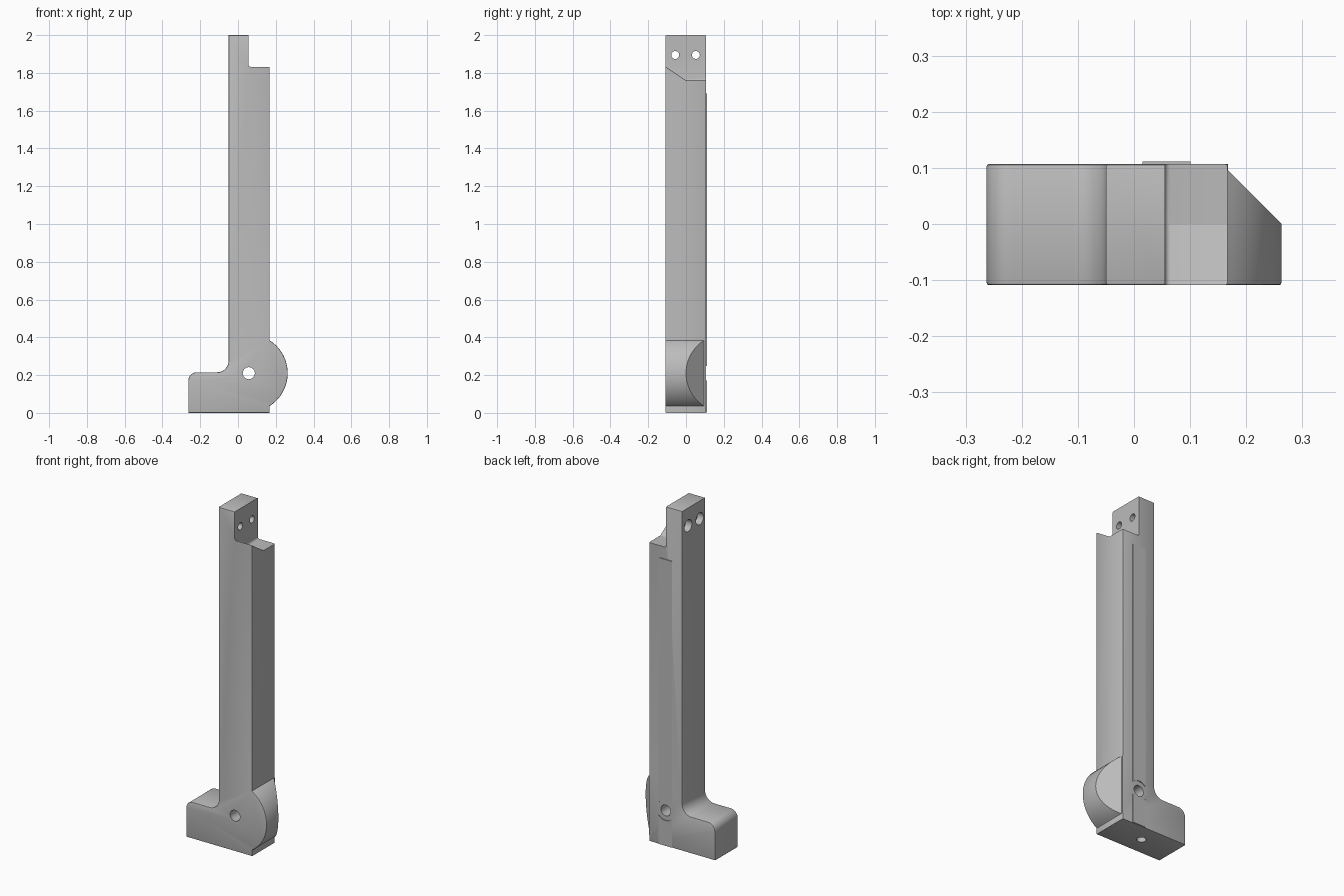
import bpy, bmesh, math
from mathutils import Vector, Matrix

cube = bpy.data.objects.get("Cube")
if cube:
    bpy.data.objects.remove(cube, do_unlink=True)

grey = bpy.data.materials.new("plain grey")
grey.use_nodes = True
GREY = (0.5, 0.5, 0.5, 1)
grey.diffuse_color = GREY
grey.node_tree.nodes["Principled BSDF"].inputs["Base Color"].default_value = GREY

FRONT, BACK = -0.109, 0.107
PIVOT_X, PIVOT_Z, KNUCKLE_R = 0.057, 0.21, 0.206
SIDE_X, TAB_X, COLUMN_X, FOOT_X = 0.167, 0.055, -0.05, -0.263


def arc(cx, cz, r, start, end, steps):
    """Points along an arc, angles in radians."""
    return [(cx + r * math.cos(start + (end - start) * i / steps),
             cz + r * math.sin(start + (end - start) * i / steps))
            for i in range(steps + 1)]


def make_object(name, bm):
    bmesh.ops.recalc_face_normals(bm, faces=bm.faces)
    mesh = bpy.data.meshes.new(name)
    bm.to_mesh(mesh)
    bm.free()
    mesh.materials.append(grey)
    obj = bpy.data.objects.new(name, mesh)
    bpy.context.collection.objects.link(obj)
    return obj


def prism(points, axis, low, high):
    """Extrude a 2D outline along x, y or z."""
    def place(a, b, c):
        return {"x": (c, a, b), "y": (a, c, b), "z": (a, b, c)}[axis]
    bm = bmesh.new()
    face = bm.faces.new([bm.verts.new(place(a, b, low)) for a, b in points])
    result = bmesh.ops.extrude_face_region(bm, geom=[face])
    verts = [g for g in result["geom"] if isinstance(g, bmesh.types.BMVert)]
    bmesh.ops.translate(bm, verts=verts, vec=Vector(place(0, 0, high - low)))
    bmesh.ops.recalc_face_normals(bm, faces=bm.faces)
    return bm


def drill(name, axis, centre, radius, low, high):
    """Round cutter along an axis."""
    outline = arc(*centre, radius, 0, math.tau, 32)[:-1]
    return make_object(name, prism(outline, axis, low, high))


def cut(target, cutter):
    """Subtract the cutter and remove it."""
    cutter.hide_render = True
    mod = target.modifiers.new("cut", "BOOLEAN")
    mod.operation, mod.solver, mod.object = "DIFFERENCE", "EXACT", cutter
    bpy.context.view_layer.objects.active = target
    bpy.ops.object.modifier_apply(modifier=mod.name)
    bpy.data.objects.remove(cutter, do_unlink=True)


def smooth(obj):
    bpy.ops.object.select_all(action="DESELECT")
    obj.select_set(True)
    bpy.context.view_layer.objects.active = obj
    bpy.ops.object.shade_smooth_by_angle(angle=math.radians(30))


# Body outline: foot, round knuckle, column and tab
half = math.acos((SIDE_X - PIVOT_X) / KNUCKLE_R)
outline = [(FOOT_X, 0), (SIDE_X, 0)]
outline += arc(PIVOT_X, PIVOT_Z, KNUCKLE_R, -half, half, 32)
outline += [(SIDE_X, 2), (COLUMN_X, 2)]
outline += arc(COLUMN_X - 0.06, 0.275, 0.06, 0, -math.pi / 2, 8)
outline += arc(FOOT_X + 0.045, 0.17, 0.045, math.pi / 2, math.pi, 8)
bm = prism(outline, "y", FRONT, BACK)

# Soften the front and back rims
rims = [e for e in bm.edges if abs(e.verts[0].co.y - e.verts[1].co.y) < 1e-5]
bmesh.ops.bevel(bm, geom=rims, offset=0.005, segments=2, profile=0.5, affect="EDGES")
body = make_object("arm_body", bm)

# Step beside the tab, sloping down to a flat rear half
bm = prism([(-0.2, 1.893), (0, 1.76), (0.2, 1.76), (0.2, 2.2), (-0.2, 2.2)],
           "x", TAB_X, 0.4)
corner = [e for e in bm.edges
          if all(abs(v.co.x - TAB_X) < 1e-5 and v.co.z < 1.9 for v in e.verts)]
bmesh.ops.bevel(bm, geom=corner, offset=0.01, segments=4, profile=0.5, affect="EDGES")
cut(body, make_object("step_cutter", bm))

# Slanted flat on the rear of the knuckle
flat = [(SIDE_X + 0.0005, 0.0955), (0.4, -0.137), (0.4, 0.3), (SIDE_X + 0.0005, 0.3)]
cut(body, make_object("knuckle_cutter", prism(flat, "z", 0.02, 0.45)))

# Pivot hole, blind hole underneath and counterbored tab holes
cut(body, drill("pivot_cutter", "y", (PIVOT_X, PIVOT_Z), 0.032, -0.3, 0.3))
cut(body, drill("base_cutter", "z", (-0.05, 0), 0.025, -0.1, 0.12))
for y in (-0.057, 0.052):
    cut(body, drill("screw_cutter", "x", (y, 1.895), 0.021, -0.2, 0.2))
    cut(body, drill("counterbore_cutter", "x", (y, 1.895), 0.035, -0.2, -0.01))
smooth(body)

# Thin raised strip on the back, cleared around the pivot
strip = make_object("back_strip", prism(
    [(0.015, 0.003), (0.101, 0.003), (0.101, 1.69), (0.015, 1.69)], "y", 0.104, 0.111))
cut(strip, drill("strip_cutter", "y", (PIVOT_X, PIVOT_Z), 0.058, 0, 0.3))
smooth(strip)
